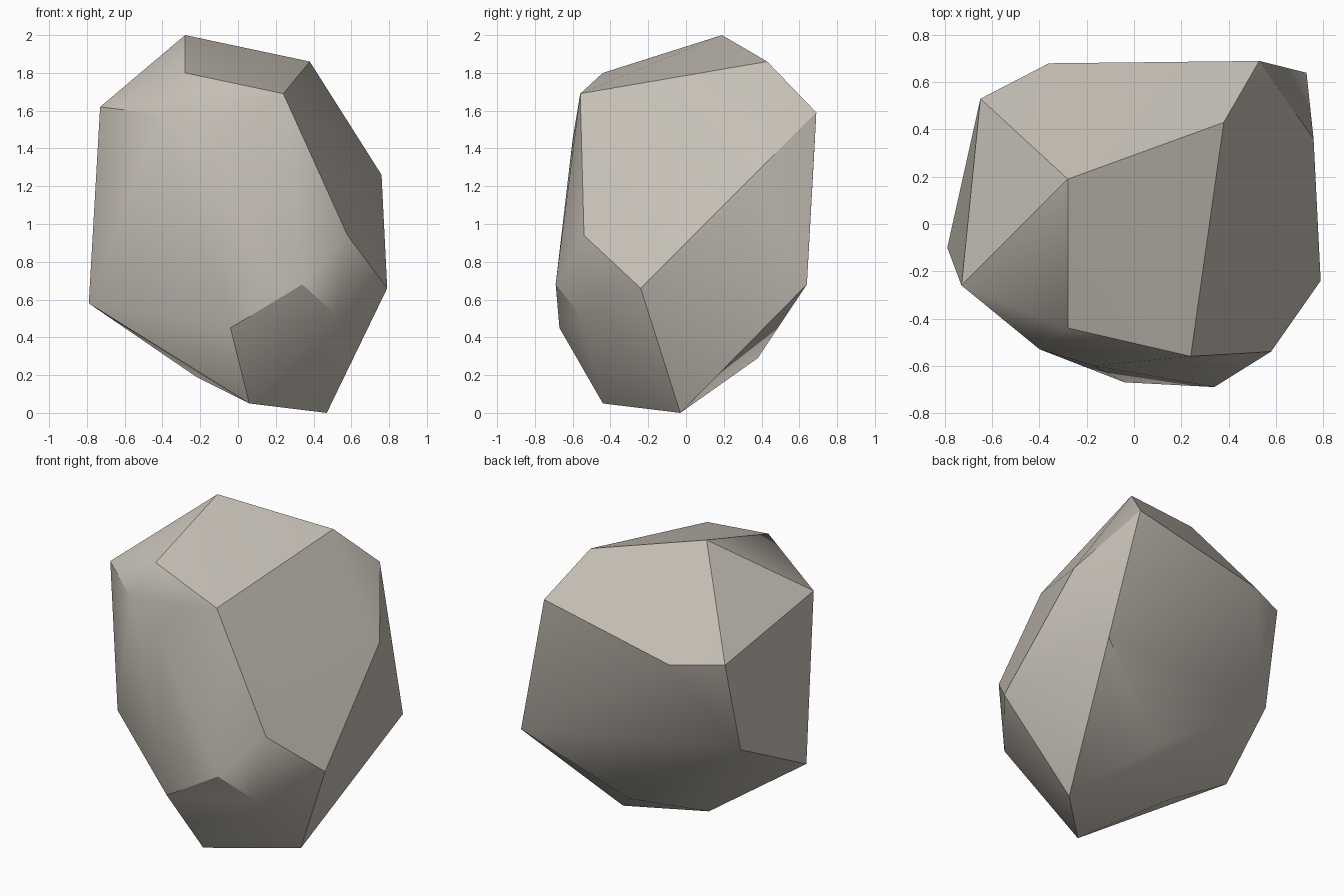
import bpy
import bmesh
from math import radians
from mathutils import Vector

default_cube = bpy.data.objects.get("Cube")
if default_cube:
    bpy.data.objects.remove(default_cube, do_unlink=True)


def make_material(name, colour):
    """Create one flat, matte material."""
    material = bpy.data.materials.new(name)
    material.use_nodes = True
    material.diffuse_color = colour
    shader = next(n for n in material.node_tree.nodes if n.type == "BSDF_PRINCIPLED")
    shader.inputs["Base Color"].default_value = colour
    shader.inputs["Roughness"].default_value = 0.9
    return material


def make_boulder(name, corner_groups, material):
    """Wrap a faceted hull around the corner points and merge its flat facets."""
    bm = bmesh.new()
    for group in corner_groups:
        for corner in group:
            bm.verts.new(Vector(corner))
    bmesh.ops.convex_hull(bm, input=bm.verts[:], use_existing_faces=False)
    loose = [v for v in bm.verts if not v.link_faces]
    bmesh.ops.delete(bm, geom=loose, context="VERTS")
    bmesh.ops.dissolve_limit(bm, angle_limit=radians(3),
                             verts=bm.verts[:], edges=bm.edges[:])
    bmesh.ops.recalc_face_normals(bm, faces=bm.faces[:])
    mesh = bpy.data.meshes.new(name)
    bm.to_mesh(mesh)
    bm.free()
    mesh.materials.append(material)
    boulder = bpy.data.objects.new(name, mesh)
    bpy.context.collection.objects.link(boulder)
    return boulder


# Corners of the chipped stone, from the crown down to the foot
crown = [(-.28, .19, 2), (.38, .43, 1.86), (.24, -.56, 1.69), (-.28, -.44, 1.8)]
shoulder = [(-.73, -.26, 1.62), (-.4, -.53, 1.58), (-.17, -.6, 1.45),
            (.53, .69, 1.59), (-.36, .68, 1.4), (-.65, .53, 1.42), (.76, .36, 1.26)]
waist = [(.58, -.54, .94), (.79, -.24, .66), (.34, -.69, .68), (.73, .64, .68),
         (-.79, -.1, .58), (-.67, .4, .83), (.52, -.56, .52), (-.04, -.67, .45)]
foot = [(.14, .38, .29), (-.22, .08, .19), (.06, -.44, .05), (.47, -.03, 0)]

stone = make_material("warm grey stone", (.56, .52, .46, 1))
boulder = make_boulder("boulder", (crown, shoulder, waist, foot), stone)

# Soft shading across shallow facets, crisp lines on the hard ridges
bpy.ops.object.select_all(action="DESELECT")
bpy.context.view_layer.objects.active = boulder
boulder.select_set(True)
bpy.ops.object.shade_smooth_by_angle(angle=radians(30))
